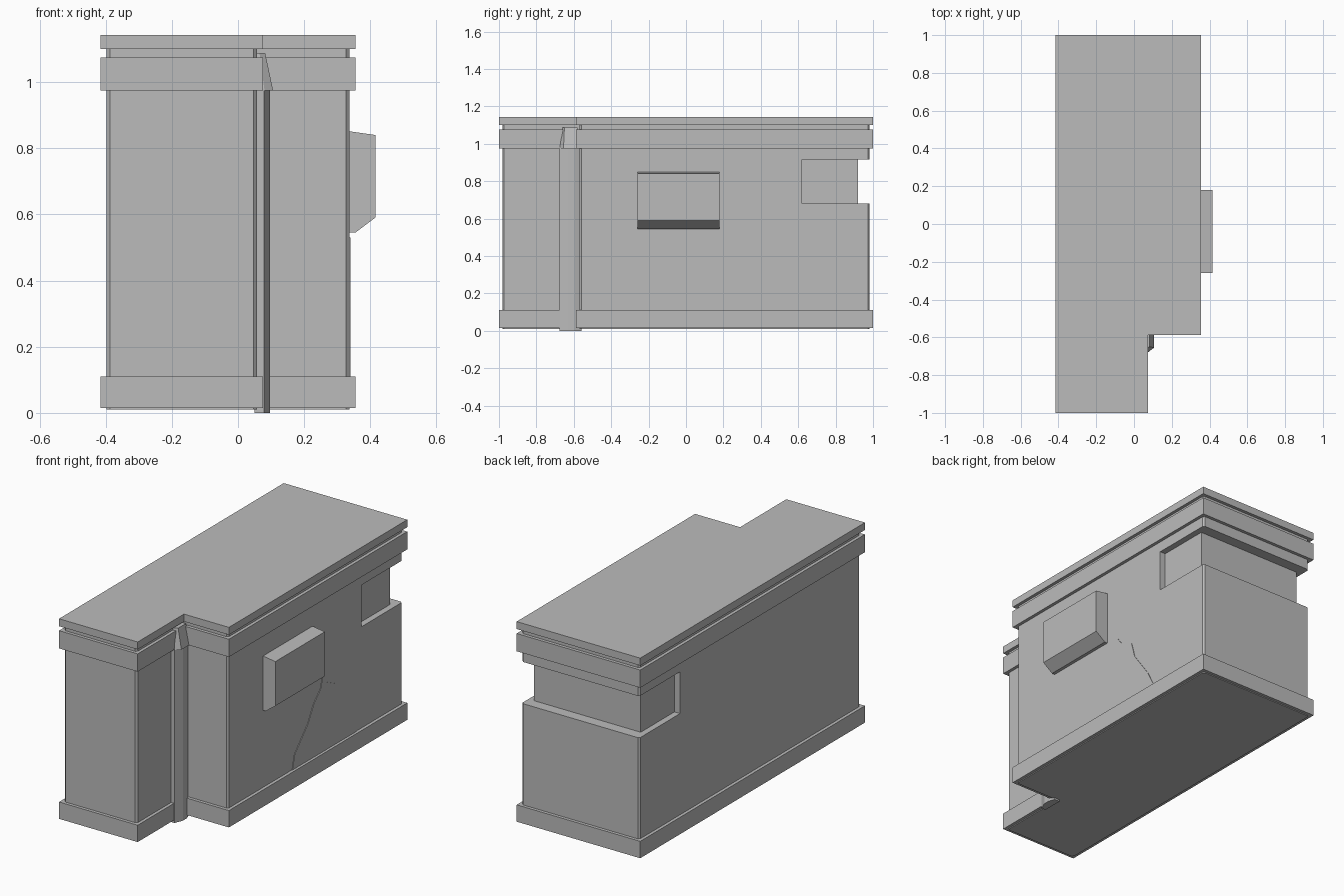
import bpy, bmesh
from mathutils import Vector

cube = bpy.data.objects.get("Cube")
if cube:
    bpy.data.objects.remove(cube, do_unlink=True)

stone = bpy.data.materials.new("plain grey")
stone.use_nodes = True
GREY = (0.5, 0.5, 0.5, 1)
stone.diffuse_color = GREY
stone.node_tree.nodes["Principled BSDF"].inputs["Base Color"].default_value = GREY


def loft(name, lower, upper):
    """Solid between two matching outlines of 3D points."""
    bm = bmesh.new()
    a = [bm.verts.new(p) for p in lower]
    b = [bm.verts.new(p) for p in upper]
    bm.faces.new(a[::-1])
    bm.faces.new(b)
    for i in range(len(a)):
        j = (i + 1) % len(a)
        bm.faces.new((a[i], a[j], b[j], b[i]))
    bmesh.ops.recalc_face_normals(bm, faces=bm.faces)
    mesh = bpy.data.meshes.new(name)
    bm.to_mesh(mesh)
    bm.free()
    mesh.materials.append(stone)
    obj = bpy.data.objects.new(name, mesh)
    bpy.context.scene.collection.objects.link(obj)
    return obj


def slab(name, outline, z0, z1):
    return loft(name, [(x, y, z0) for x, y in outline], [(x, y, z1) for x, y in outline])


def side_plate(name, profile, x0, x1):
    return loft(name, [(x0, y, z) for y, z in profile], [(x1, y, z) for y, z in profile])


def footprint(inset=0.0, back=1.0, side=None):
    """L-shaped plan, with the front right corner stepped in."""
    s = inset if side is None else side
    return [(-0.415 + s, -1 + inset), (0.075 - s, -1 + inset),
            (0.075 - s, -0.588 + inset), (0.355 - s, -0.588 + inset),
            (0.355 - s, back - inset), (-0.415 + s, back - inset)]


def chamfered(points, size):
    """Cut the convex corners of a plan outline."""
    out = []
    for i, p in enumerate(points):
        p, a, b = Vector(p), Vector(points[i - 1]), Vector(points[(i + 1) % len(points)])
        u, v = (a - p).normalized(), (b - p).normalized()
        if u.x * v.y - u.y * v.x < 0:
            out += [p + u * size, p + v * size]
        else:
            out.append(p)
    return [(q.x, q.y) for q in out]


WALL = 0.018
walls = chamfered(footprint(WALL), 0.01)
front_walls = chamfered(footprint(WALL, back=0.62 + WALL), 0.0)

# Walls, with a shallow window strip wrapping round the back
slab("lower_wall", walls, 0.01, 0.68)
slab("front_wall", walls[:-4] + [(0.337, 0.62), (-0.397, 0.62)], 0.68, 0.915)
slab("window_strip", [(-0.362, 0.6), (0.302, 0.6), (0.302, 0.92), (-0.362, 0.92)], 0.68, 0.915)
slab("upper_wall", walls, 0.915, 1.1)

# Plinth, cornice and roof cap
for name, z0, z1 in (("plinth", 0.015, 0.11), ("cornice", 0.975, 1.075), ("roof_cap", 1.1, 1.142)):
    slab(name, footprint(), z0, z1)

# Wall box with sloped top and underside
box = [(0.33, 0.85), (0.345, 0.85), (0.415, 0.84), (0.415, 0.59), (0.355, 0.545), (0.33, 0.545)]
loft("wall_box", [(x, -0.26, z) for x, z in box], [(x, 0.18, z) for x, z in box])

# Jagged patch on the side wall
side_plate("wall_patch", [(0, 0.11), (0.02, 0.19), (0.14, 0.32), (0.19, 0.41), (0.25, 0.47),
                          (0.27, 0.53), (0.3, 0.49), (0.385, 0.45), (0.41, 0.36),
                          (0.52, 0.21), (0.57, 0.11)], 0.335, 0.34)

# Drainpipe in the inner corner and its tapered head
slab("drainpipe", [(0.05, -0.677), (0.078, -0.677), (0.097, -0.63), (0.097, -0.594),
                   (0.085, -0.56), (0.05, -0.56)], 0, 0.98)
loft("drainpipe_head",
     [(0.05, -0.675, 0.975), (0.08, -0.675, 0.975), (0.106, -0.655, 0.975), (0.106, -0.58, 0.975), (0.05, -0.58, 0.975)],
     [(0.05, -0.66, 1.088), (0.065, -0.66, 1.088), (0.082, -0.65, 1.088), (0.082, -0.58, 1.088), (0.05, -0.58, 1.088)])
